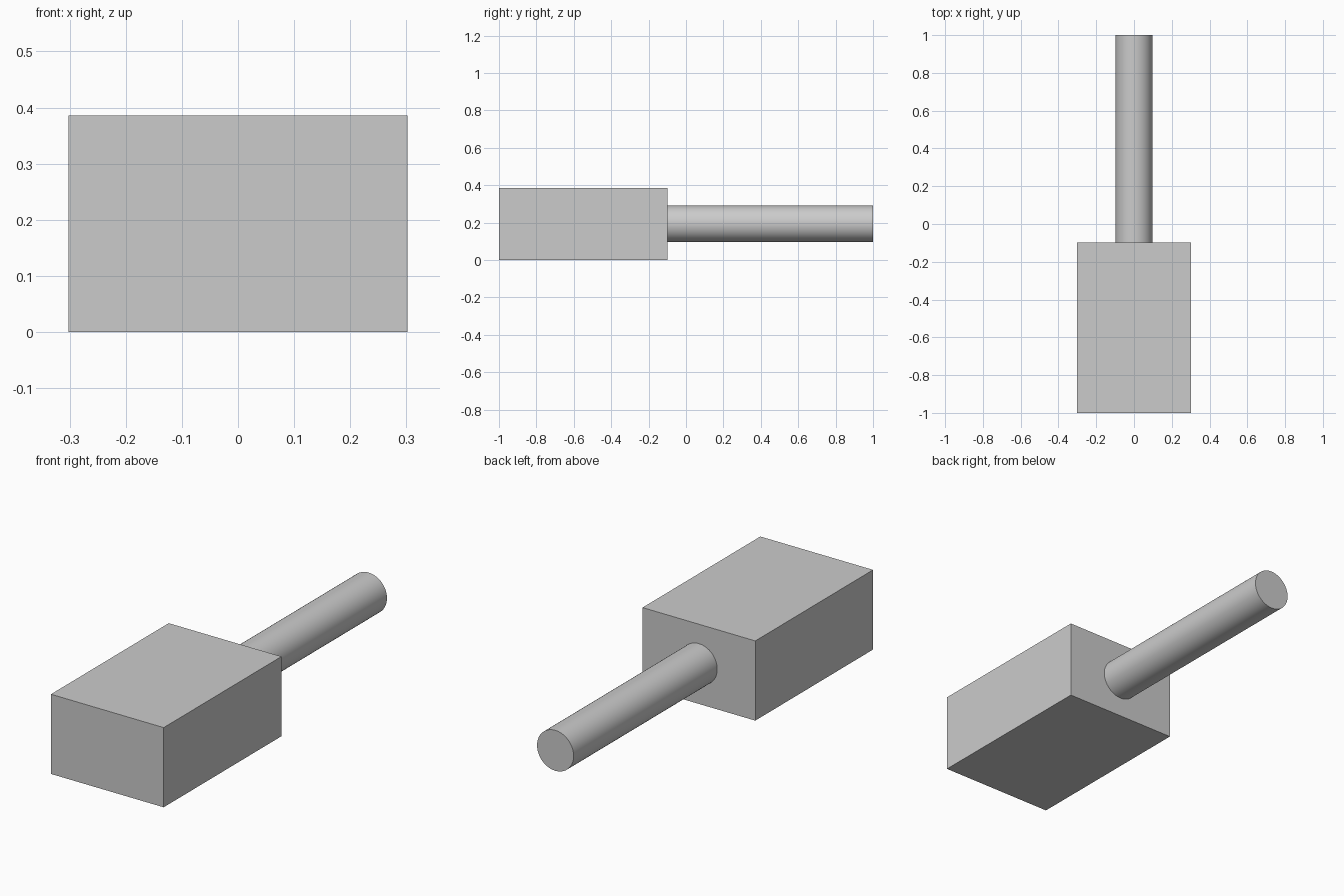
import bpy
import math

cube = bpy.data.objects.get("Cube")
if cube:
    bpy.data.objects.remove(cube, do_unlink=True)

# Single plain grey
grey = bpy.data.materials.new("light_grey")
grey.use_nodes = True
colour = (0.6, 0.6, 0.6, 1.0)
grey.diffuse_color = colour
grey.node_tree.nodes["Principled BSDF"].inputs["Base Color"].default_value = colour

WIDTH, HEIGHT = 0.604, 0.386
FRONT, JOINT, BACK = -1.0, -0.099, 1.0
RADIUS = 0.098


def finish(name):
    obj = bpy.context.object
    obj.name = obj.data.name = name
    bpy.ops.object.transform_apply(location=False, rotation=True, scale=True)
    obj.data.materials.append(grey)
    return obj


# Rectangular head block
bpy.ops.mesh.primitive_cube_add(size=1, location=(0, (FRONT + JOINT) / 2, HEIGHT / 2))
bpy.context.object.scale = (WIDTH, JOINT - FRONT, HEIGHT)
finish("head_block")

# Round handle running back from the centre of the block
bpy.ops.mesh.primitive_cylinder_add(
    vertices=64, radius=RADIUS, depth=BACK - JOINT,
    location=(0, (JOINT + BACK) / 2, HEIGHT / 2 + 0.001),
    rotation=(math.pi / 2, 0, 0))
finish("handle_rod")
bpy.ops.object.shade_smooth_by_angle(angle=math.radians(30))
